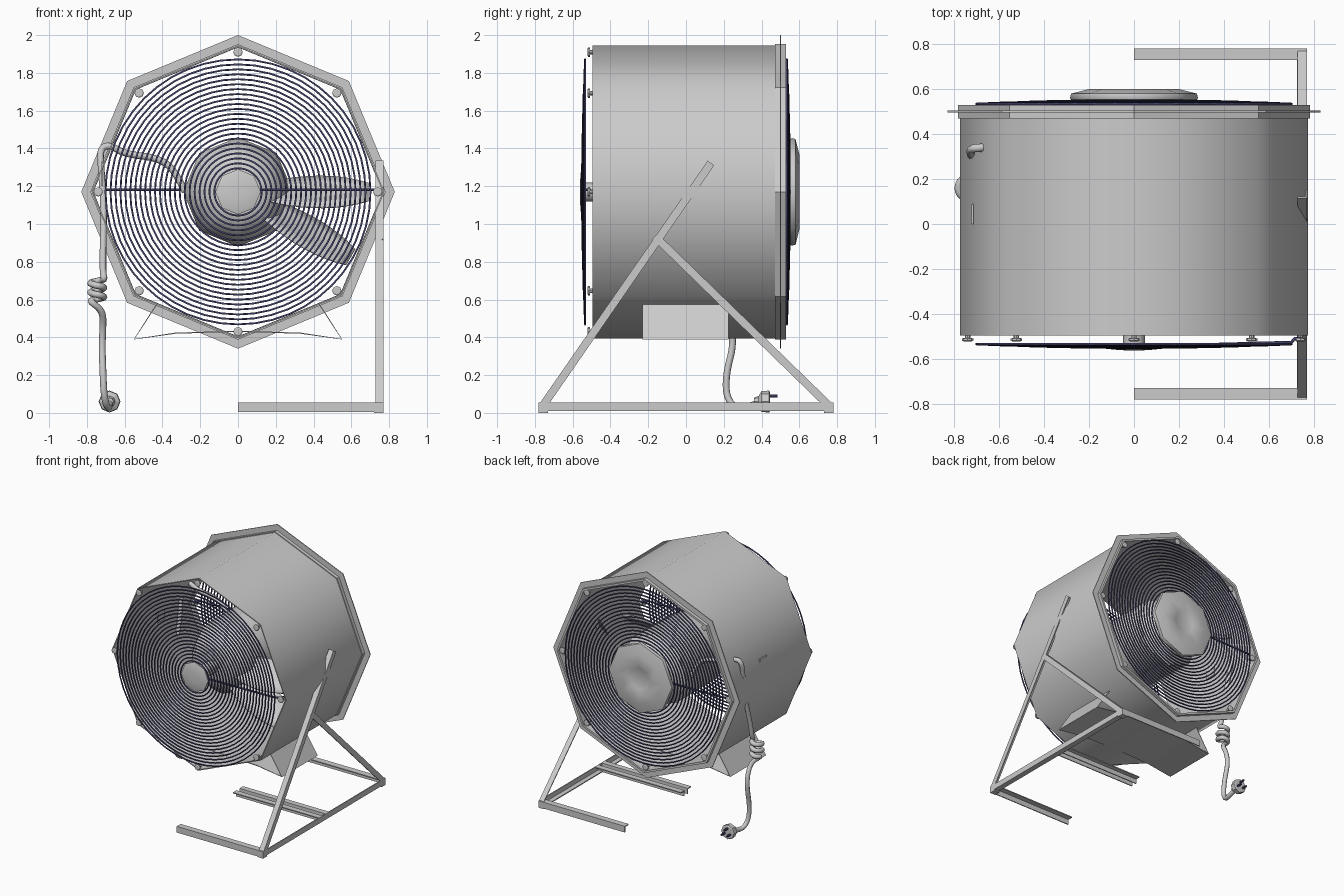
import bpy, bmesh, math
from mathutils import Vector

if "Cube" in bpy.data.objects:
    bpy.data.objects.remove(bpy.data.objects["Cube"])

CZ = 1.17  # height of the fan axis
dark = bpy.data.materials.new("dark_wire")
dark.diffuse_color = (0.06, 0.06, 0.16, 1)
dark.use_nodes = True
dark.node_tree.nodes["Principled BSDF"].inputs["Base Color"].default_value = dark.diffuse_color


def finish(name, bm, smooth=None, mat=None, thick=0):
    bmesh.ops.recalc_face_normals(bm, faces=bm.faces)
    me = bpy.data.meshes.new(name)
    bm.to_mesh(me)
    bm.free()
    ob = bpy.data.objects.new(name, me)
    bpy.context.collection.objects.link(ob)
    if mat:
        me.materials.append(mat)
    if thick:
        m = ob.modifiers.new("thickness", 'SOLIDIFY')
        m.thickness, m.offset = thick, 0
    if smooth:
        bpy.ops.object.select_all(action='DESELECT')
        ob.select_set(True)
        bpy.context.view_layer.objects.active = ob
        bpy.ops.object.shade_smooth_by_angle(angle=math.radians(smooth))
    return ob


def lathe(name, profile, n=8, closed=False, smooth=None, x=0, z=CZ, mat=None):
    """Revolve (radius, y) points around an axis parallel to y."""
    bm = bmesh.new()
    rows = [[bm.verts.new((x + r * math.cos(2 * math.pi * i / n), y,
                           z + r * math.sin(2 * math.pi * i / n)))
             for i in range(n)] for r, y in profile]
    pairs = list(zip(rows, rows[1:])) + ([(rows[-1], rows[0])] if closed else [])
    for a, b in pairs:
        for i in range(n):
            j = (i + 1) % n
            bm.faces.new((a[i], a[j], b[j], b[i]))
    if not closed:
        bm.faces.new(rows[0])
        bm.faces.new(rows[-1])
    return finish(name, bm, smooth, mat)


def prism(name, pts, offset, **kw):
    """Extrude a 3D polygon along an offset vector."""
    bm = bmesh.new()
    face = bm.faces.new([bm.verts.new(p) for p in pts])
    new = bmesh.ops.extrude_face_region(bm, geom=[face])["geom"]
    bmesh.ops.translate(bm, vec=offset, verts=[g for g in new if isinstance(g, bmesh.types.BMVert)])
    return finish(name, bm, **kw)


def angle_bar(name, a, b, u, v, w=0.045, t=0.008):
    """L-section bar from a to b, its flanges along u and v."""
    a, b, u, v = map(Vector, (a, b, u, v))
    shape = [(0, 0), (w, 0), (w, t), (t, t), (t, w), (0, w)]
    return prism(name, [a + u * p + v * q for p, q in shape], b - a)


def wires(name, paths, radius, cyclic=False, kind='POLY', mat=None, res=1):
    cu = bpy.data.curves.new(name, 'CURVE')
    cu.dimensions = '3D'
    cu.bevel_depth, cu.bevel_resolution, cu.resolution_u = radius, res, 6
    for pts in paths:
        s = cu.splines.new(kind)
        s.points.add(len(pts) - 1)
        for p, c in zip(s.points, pts):
            p.co = (*c, 1)
        s.use_cyclic_u = cyclic
        if kind == 'NURBS':
            s.order_u, s.use_endpoint_u = 3, True
    if mat:
        cu.materials.append(mat)
    ob = bpy.data.objects.new(name, cu)
    bpy.context.collection.objects.link(ob)
    return ob


# Octagonal drum, rear band and thin rear flange
lathe("drum", [(.775, -.495), (.775, .5), (.767, .5), (.767, -.495)], closed=True, smooth=50)
lathe("rear_band", [(.782, .47), (.782, .53), (.765, .53), (.765, .47)], closed=True)
lathe("rear_flange", [(.83, .497), (.83, .504), (.765, .504), (.765, .497)], closed=True)

# Motor, front boss and rear cover
lathe("motor", [(.12, -.32), (.2, -.3), (.27, -.2), (.29, -.1), (.29, .4), (.22, .45), (.2, .54)], smooth=50)
lathe("front_boss", [(.12, -.54), (.12, -.552), (.1, -.558), (.04, -.562)], smooth=50)
lathe("motor_shaft", [(.05, -.545), (.05, -.3)], smooth=50)
lathe("rear_cover", [(.27, .54), (.285, .56), (.28, .58), (.2, .6), (.11, .6), (.09, .592)], smooth=50)

# Grilles (slightly domed rings plus one spoke each) and corner bolts
for side, label in ((-1, "front"), (1, "rear")):
    rings = []
    for k in range(23):
        r = .125 + k * .0262
        y = side * (.534 + .016 * (1 - (r / .7) ** 2))
        rings.append([(r * math.cos(math.tau * i / 48), y, CZ + r * math.sin(math.tau * i / 48))
                      for i in range(48)])
    wires(label + "_grille", rings, .0055, cyclic=True, mat=dark)
    sx = -side
    wires(label + "_spoke", [[(sx * .09, side * .543, CZ + .012), (sx * .7, side * .526, CZ + .012),
                              (sx * .715, side * .51, CZ + .012), (sx * .745, side * .51, CZ + .012)]],
          .007, mat=dark)
    for i in range(8):
        a = math.tau * i / 8
        lathe(label + "_bolt", [(.012, side * .48), (.012, side * .507), (.025, side * .509),
                                (.025, side * .518), (.018, side * .522)],
              x=.74 * math.cos(a), z=CZ + .74 * math.sin(a))

# Pitched fan blades
for ang in (0, -30):
    bm = bmesh.new()
    a, rows = math.radians(ang), []
    for i in range(11):
        t = i / 10
        r, half = .1 + .59 * t, .03 + .1 * math.sin(math.pi * min(1, .08 + .85 * t)) ** .7
        pitch = math.radians(58 - 15 * t)
        row = []
        for s in (-1, -.5, 0, .5, 1):
            h = s * half * math.cos(pitch)
            y = -.22 + s * half * math.sin(pitch) + .02 * (1 - s * s)
            row.append(bm.verts.new((r * math.cos(a) - h * math.sin(a), y,
                                     CZ + r * math.sin(a) + h * math.cos(a))))
        rows.append(row)
    for p, q in zip(rows, rows[1:]):
        for j in range(4):
            bm.faces.new((p[j], p[j + 1], q[j + 1], q[j]))
    finish("fan_blade", bm, smooth=40, thick=.008)

# Small bracket on the drum wall
prism("wall_bracket", [(-.723, 0, 1.2), (-.723, .09, 1.2), (-.723, .09, 1.33), (-.723, 0, 1.33)], (.008, 0, 0))

# Bent sheet cradle below the drum
bm = bmesh.new()
sheet = [(-.43, .575), (-.55, .39), (-.33, .422), (0, .432), (.33, .422), (.55, .39), (.43, .575)]
fr, bk = [[bm.verts.new((x, y, z)) for x, z in sheet] for y in (-.23, .225)]
for i in range(len(sheet) - 1):
    bm.faces.new((fr[i], fr[i + 1], bk[i + 1], bk[i]))
finish("cradle_sheet", bm, thick=.006)

# Stand: side rail, cross rails and A-frame legs of angle iron (one side only)
X = .77
angle_bar("side_rail", (X, -.78, .01), (X, .78, .01), (-1, 0, 0), (0, 0, 1))
for y, d in ((-.78, 1), (.78, -1)):
    angle_bar("end_rail", (0, y, .055), (X, y, .055), (0, d, 0), (0, 0, -1), w=.05)
    prism("foot", [(X, y, 0), (X - .05, y, 0), (X - .05, y + d * .05, 0), (X, y + d * .05, 0)], (0, 0, .012))
for y, d in ((-.02, -1), (.02, 1)):
    angle_bar("middle_rail", (0, y, .055), (X, y, .055), (0, d, 0), (0, 0, -1))
for name, p, q in (("front_leg", (-.775, .05), (.115, 1.335)), ("rear_leg", (.775, .05), (-.15, .95))):
    d = Vector((0, q[0] - p[0], q[1] - p[1])).normalized()
    side = Vector((0, d.z, -d.y)) * (1 if name == "front_leg" else -1)
    angle_bar(name, (X, *p), (X, *q), (-1, 0, 0), side, w=.042)

# Power cable with a coil, from motor to plug
path = [(-.28, .33, 1.17), (-.33, .33, 1.28), (-.42, .34, 1.35), (-.6, .34, 1.37), (-.68, .34, 1.42),
        (-.73, .335, 1.4), (-.725, .31, 1.3), (-.71, .27, 1.1), (-.715, .2, .85), (-.715, .18, .74)]
for i in range(21):
    a = math.tau * i / 8
    path.append((-.745 + .038 * math.cos(a), .16 + .045 * math.sin(a), .71 - .006 * i))
path += [(-.715, .19, .54), (-.715, .24, .45), (-.72, .25, .35), (-.715, .215, .22),
         (-.71, .21, .1), (-.695, .25, .03), (-.68, .33, .03), (-.68, .4, .06)]
wires("power_cable", [path], .018, kind='NURBS', res=2)

# Plug
lathe("plug_body", [(.02, .36), (.03, .385), (.055, .4), (.058, .44), (.05, .445)], x=-.68, z=.06)
for dx, dz in ((-.025, -.012), (.025, -.012), (0, .03)):
    lathe("plug_pin", [(.009, .44), (.009, .485)], n=6, x=-.68 + dx, z=.06 + dz, mat=dark)
